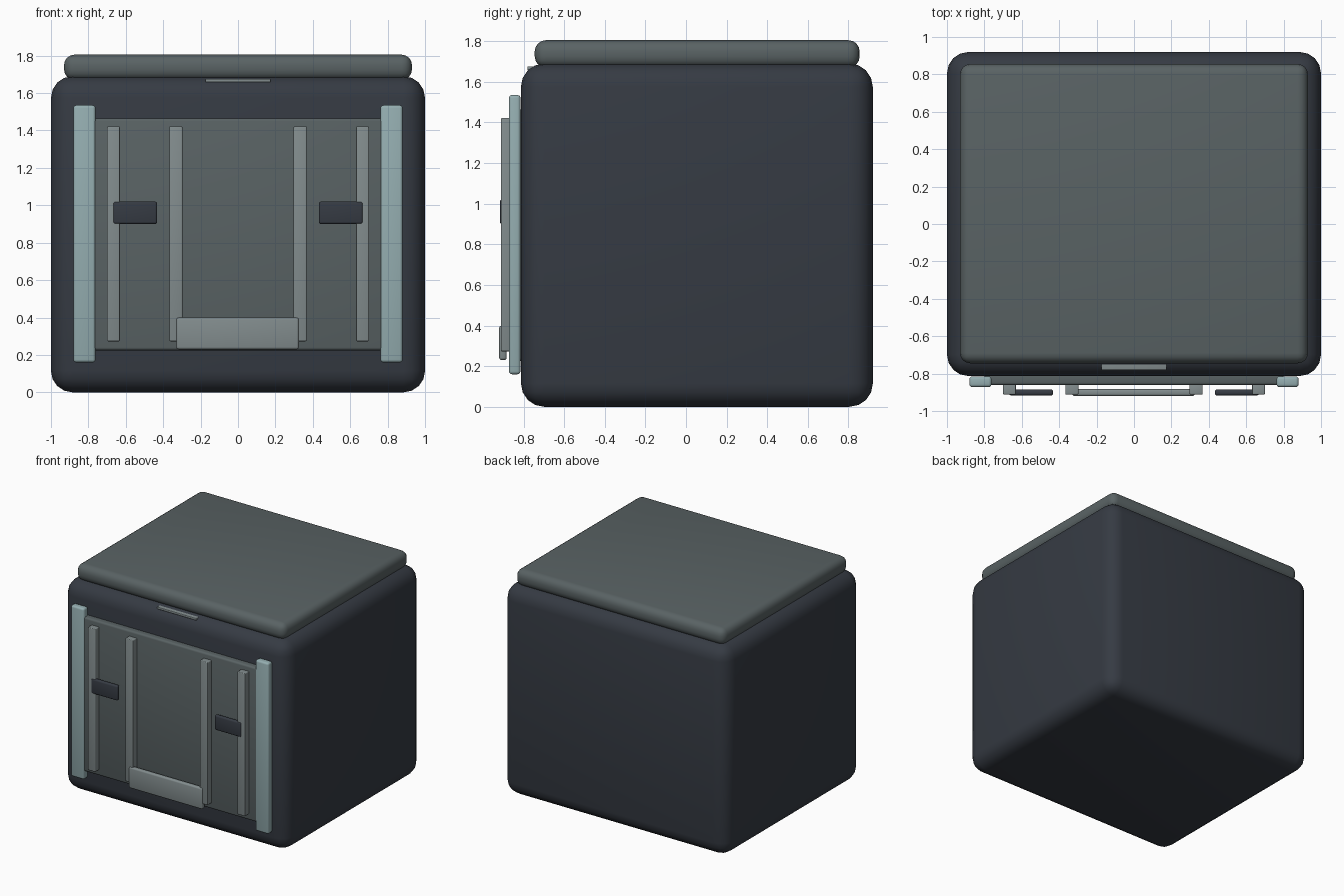
import bpy, bmesh, math
from mathutils import Vector

if "Cube" in bpy.data.objects:
    bpy.data.objects.remove(bpy.data.objects["Cube"])


def material(name, rgb):
    m = bpy.data.materials.new(name)
    m.diffuse_color = (*rgb, 1)
    m.use_nodes = True
    m.node_tree.nodes["Principled BSDF"].inputs["Base Color"].default_value = m.diffuse_color
    return m


DARK = material("dark slate", (0.036, 0.043, 0.056))
GREY = material("panel grey", (0.100, 0.123, 0.127))
LIGHT = material("light grey", (0.225, 0.265, 0.270))
TEAL = material("pale teal", (0.300, 0.425, 0.440))


def box(name, x, y, z, mat, bevel, segments=3):
    """Rounded box from (min, max) ranges."""
    bm = bmesh.new()
    bmesh.ops.create_cube(bm, size=1)
    for v in bm.verts:
        v.co = Vector([r[0] + (c + 0.5) * (r[1] - r[0]) for c, r in zip(v.co, (x, y, z))])
    bmesh.ops.bevel(bm, geom=bm.edges[:], offset=bevel, segments=segments,
                    profile=0.5, affect='EDGES')
    mesh = bpy.data.meshes.new(name)
    bm.to_mesh(mesh)
    bm.free()
    mesh.materials.append(mat)
    ob = bpy.data.objects.new(name, mesh)
    bpy.context.collection.objects.link(ob)
    bpy.ops.object.select_all(action='DESELECT')
    ob.select_set(True)
    bpy.context.view_layer.objects.active = ob
    bpy.ops.object.shade_smooth_by_angle(angle=math.radians(40))
    return ob


def pair(name, x, *args):
    """Same box on the left and the right."""
    box(name + "_right", x, *args)
    box(name + "_left", (-x[1], -x[0]), *args)


# Main body and lid
box("body", (-1, 1), (-0.813, 0.92), (0, 1.69), DARK, 0.115, 4)
box("lid", (-0.93, 0.93), (-0.745, 0.855), (1.67, 1.805), GREY, 0.055, 4)

# Front door panel with its side rails
box("door_panel", (-0.80, 0.80), (-0.862, -0.79), (0.225, 1.465), GREY, 0.015)
pair("side_rail", (0.762, 0.88), (-0.872, -0.815), (0.16, 1.535), TEAL, 0.015)

# Vertical ribs
pair("outer_rib", (0.632, 0.70), (-0.912, -0.855), (0.273, 1.422), LIGHT, 0.006)
pair("inner_rib", (0.297, 0.367), (-0.912, -0.855), (0.273, 1.422), LIGHT, 0.006)

# Latches, bottom plate and the thin strip under the lid
pair("latch", (0.432, 0.668), (-0.917, -0.885), (0.90, 1.02), DARK, 0.012)
box("bottom_plate", (-0.33, 0.325), (-0.92, -0.883), (0.23, 0.40), LIGHT, 0.012)
box("lid_strip", (-0.175, 0.175), (-0.781, -0.70), (1.658, 1.676), LIGHT, 0.005)
